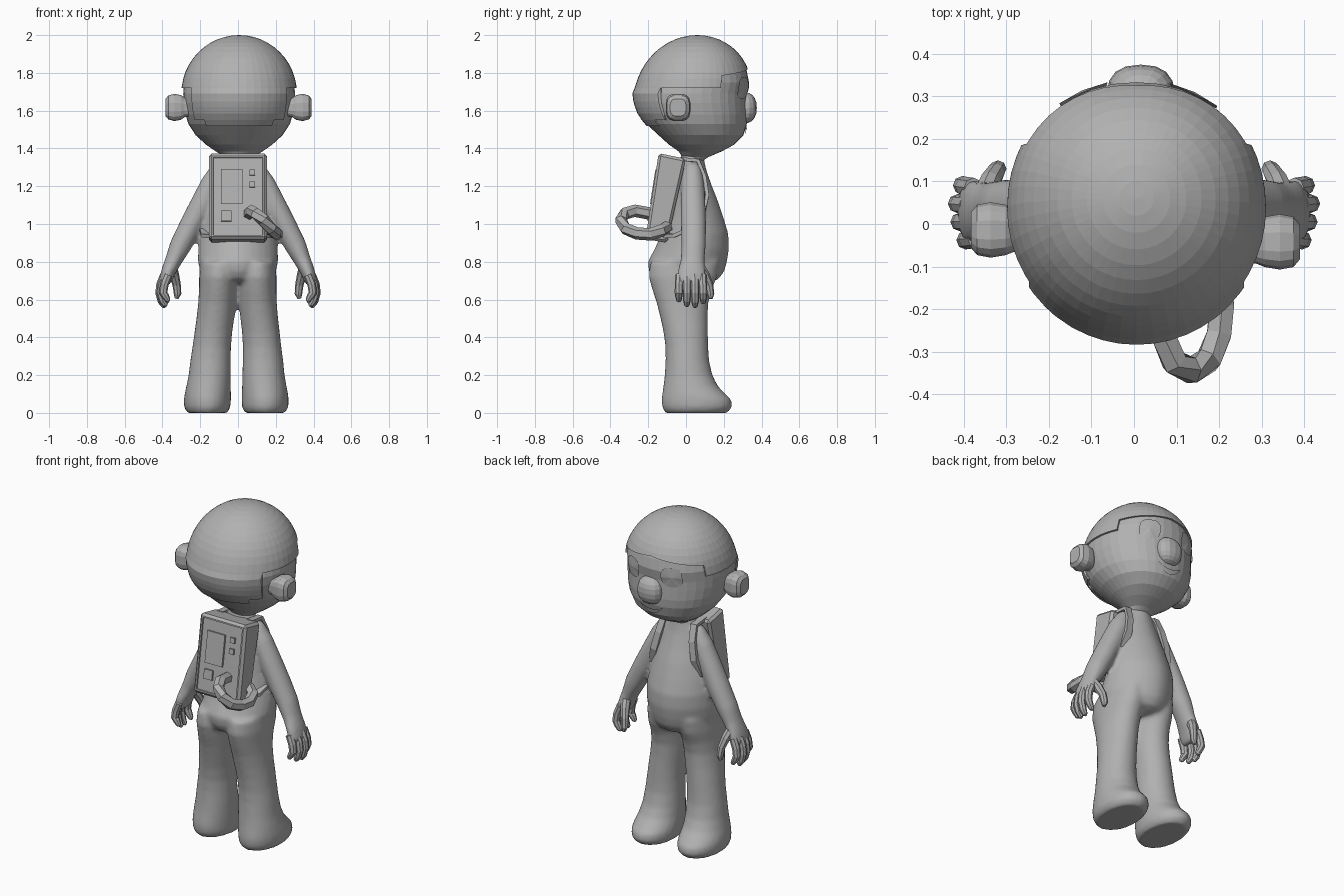
import bpy, bmesh, math
from mathutils import Vector

if "Cube" in bpy.data.objects:
    bpy.data.objects.remove(bpy.data.objects["Cube"])

grey = bpy.data.materials.new("plain_grey")
grey.diffuse_color = (0.44, 0.44, 0.44, 1)
grey.use_nodes = True
grey.node_tree.nodes["Principled BSDF"].inputs["Base Color"].default_value = grey.diffuse_color


def finish(name, bm, recalc=True):
    if recalc:
        bmesh.ops.recalc_face_normals(bm, faces=bm.faces)
    me = bpy.data.meshes.new(name)
    bm.to_mesh(me)
    bm.free()
    me.materials.append(grey)
    ob = bpy.data.objects.new(name, me)
    bpy.context.collection.objects.link(ob)
    return ob


def skin(name, rings, caps=True):
    """Join closed rings of points into one surface."""
    bm = bmesh.new()
    vs = [[bm.verts.new(p) for p in r] for r in rings]
    n = len(vs[0])
    for a, b in zip(vs, vs[1:]):
        for i in range(n):
            bm.faces.new((a[i], a[(i + 1) % n], b[(i + 1) % n], b[i]))
    if caps:
        bm.faces.new(vs[0])
        bm.faces.new(vs[-1])
    bmesh.ops.remove_doubles(bm, verts=bm.verts, dist=0.0003)
    return finish(name, bm)


def spow(v, p):
    return math.copysign(abs(v) ** p, v)


def loft(name, rows, n=20, p=1.0):
    """Rows are (z, centre x, half width, back y, front y)."""
    rings = []
    for z, cx, rx, yb, yf in rows:
        rings.append([(cx + rx * spow(math.sin(t), p),
                       (yb + yf) / 2 + (yf - yb) / 2 * spow(math.cos(t), p), z)
                      for t in (2 * math.pi * i / n for i in range(n))])
    return skin(name, rings)


def sweep(name, path, n=8, ref=(0, 1, 0), turn=0.0):
    """Path points are (x, y, z, radius along ref, other radius)."""
    pts = [Vector(q[:3]) for q in path]
    rings = []
    for i, q in enumerate(path):
        t = (pts[min(i + 1, len(pts) - 1)] - pts[max(i - 1, 0)]).normalized()
        u = Vector(ref)
        u = (u - t * u.dot(t)).normalized()
        w = t.cross(u)
        rings.append([pts[i] + u * q[3] * math.cos(a) + w * q[4] * math.sin(a)
                      for a in (2 * math.pi * k / n + turn for k in range(n))])
    return skin(name, rings)


# Head shape shared by the head, hair and face details
HX = .006
JAW = [(1.69, .306, -.281, .331), (1.64, .304, -.278, .335), (1.58, .294, -.255, .337),
       (1.53, .279, -.22, .332), (1.47, .24, -.155, .314), (1.42, .185, -.10, .265),
       (1.385, .135, -.05, .20), (1.355, .085, -.03, .13), (1.335, .075, -.02, .10)]


def head_point(deg, z, off=0.0):
    if z >= 1.69:
        t = min(1, (z - 1.69) / .31)
        rx = .306 * math.sqrt(1 - t * t)
        ry = rx * 1.01
        yc = .025 + .035 * math.sqrt(t)
    else:
        for a, b in zip(JAW, JAW[1:]):
            if z >= b[0]:
                break
        f = (a[0] - z) / (a[0] - b[0])
        rx, yb, yf = (a[k] + (b[k] - a[k]) * f for k in (1, 2, 3))
        yc, ry = (yb + yf) / 2, (yf - yb) / 2
    t = math.radians(deg)
    p = .95 if math.cos(t) > 0 else 1
    return (HX + (rx + off) * spow(math.sin(t), p), yc + (ry + off) * spow(math.cos(t), p), z)


zs = [1.85, 1.81, 1.75] + [r[0] for r in JAW]
skin("head", [[head_point(d, z, -.01) for d in range(0, 360, 10)] for z in zs], caps=False)


# Hair cap with a stepped lower edge
def hairline(deg):
    a = min(deg, 360 - deg)
    if a < 62:
        return 1.825 - .04 * a / 62
    return 1.72 if a < 124 else 1.55 if a < 140 else 1.52


cols = [i * 7.5 for i in range(48)]
for s in (62, 124, 140):
    cols += [s - .3, s + .3, 360 - s - .3, 360 - s + .3]
cols.sort()
levels = [1.69 + .31 * math.cos(math.radians(7.5 * k)) for k in range(14)]
levels += [1.72, 1.62, 1.55, 1.585, 1.52]
levels.sort(reverse=True)
rings = [[head_point(d, max(z, hairline(d))) for d in cols] for z in levels]
rings.append([head_point(d, hairline(d), -.018) for d in cols])
skin("hair", rings, caps=False)

# Broad blunt nose
bm = bmesh.new()
bmesh.ops.create_uvsphere(bm, u_segments=16, v_segments=10, radius=1)
for v in bm.verts:
    v.co = (.016 + .08 * spow(v.co.x, .85), .30 + .075 * spow(v.co.y, .75), 1.615 + .083 * spow(v.co.z, .9))
finish("nose", bm)

# Mouth as a thin crescent following the face
bm = bmesh.new()
strip = []
for i in range(13):
    a = i / 6 - 1
    strip.append([bm.verts.new(head_point(16 * a + 1, z, -.003)) for z in
                  (1.505 + .025 * a * a, 1.475 + .055 * a * a)])
for a, b in zip(strip, strip[1:]):
    bm.faces.new((a[0], a[1], b[1], b[0]))
bmesh.ops.remove_doubles(bm, verts=bm.verts, dist=.0005)
finish("mouth", bm)

# Hips, belly and chest
body = [loft("body", [
    (.69, 0, .10, -.13, .125), (.71, 0, .165, -.175, .175), (.75, 0, .20, -.197, .203),
    (.80, 0, .213, -.203, .217), (.87, 0, .211, -.165, .228), (.95, 0, .202, -.13, .224),
    (1.03, 0, .186, -.11, .20), (1.12, 0, .165, -.10, .17), (1.20, 0, .145, -.09, .138),
    (1.28, 0, .12, -.07, .11), (1.33, 0, .09, -.035, .098), (1.39, 0, .075, -.02, .09)], 32, 1.13)]

for s, side in ((1, "right"), (-1, "left")):
    # Eye plate
    bm = bmesh.new()
    c = bm.verts.new(head_point(25 * s + 1, 1.72, -.004))
    rim = []
    for i in range(16):
        a = 2 * math.pi * i / 16
        rim.append(bm.verts.new(head_point(25 * s + 1 + 12 * spow(math.cos(a), .75),
                                           1.72 + .06 * spow(math.sin(a), .75), -.004)))
    for i in range(16):
        bm.faces.new((c, rim[i], rim[(i + 1) % 16]))
    finish(side + "_eye", bm)

    # Ear
    ear = [(.25, .045, .045), (.285, .052, .052), (.305, .06, .066), (.34, .066, .073),
           (.372, .06, .064), (.387, .042, .046)]
    ey = -.042 if s > 0 else -.014
    skin(side + "_ear", [[(s * x + .003, ey + ry * spow(math.cos(t), .65), 1.617 + rz * spow(math.sin(t), .65))
                          for t in (math.pi * (k + .5) / 8 for k in range(16))] for x, ry, rz in ear])

    # Flared leg and shoe in one shape, the right one set slightly inward
    body.append(loft(side + "_leg", [
        (z, s * cx - (.02 * (1 - z / .8) if s > 0 else 0), rx, yb, yf) for z, cx, rx, yb, yf in (
            (.0, .163, .106, -.11, .218), (.03, .163, .123, -.127, .245), (.07, .162, .125, -.13, .24),
            (.10, .16, .123, -.126, .21), (.14, .156, .118, -.12, .17), (.20, .15, .112, -.113, .14),
            (.28, .145, .107, -.108, .122), (.35, .139, .102, -.109, .118), (.43, .13, .10, -.12, .116),
            (.50, .12, .10, -.135, .115), (.58, .111, .10, -.155, .118), (.65, .106, .101, -.178, .135),
            (.72, .103, .103, -.198, .165), (.80, .10, .098, -.19, .18))], 24, .97))

    # Arm running into a flat palm
    body.append(sweep(side + "_arm", [(s * x, y, z, a, b) for x, y, z, a, b in (
        (.06, .035, 1.315, .035, .03), (.095, .035, 1.285, .05, .052), (.135, .035, 1.215, .062, .062),
        (.19, .037, 1.105, .067, .064), (.25, .04, .99, .068, .062), (.305, .04, .885, .066, .058),
        (.34, .035, .81, .064, .046), (.368, .03, .75, .074, .039), (.385, .028, .70, .08, .033),
        (.392, .028, .68, .07, .025))], 14))

    # Fingers and thumb
    for k, (tip, inset) in enumerate(((.59, .02), (.565, .006), (.56, 0), (.58, .012))):
        y, e = -.034 + .04 * k, -.038 + .043 * k
        sweep(side + "_finger", [(s * (px - inset), py, pz, r, r) for px, py, pz, r in (
            (.39, y, .73, .023), (.41, (y + e) / 2, .68, .023), (.416, e, .635, .022),
            (.405, e, tip + .03, .02), (.39, e, tip + .005, .014), (.383, e, tip, .006))], 8)
    sweep(side + "_thumb", [(s * px, py, pz, r, r) for px, py, pz, r in (
        (.355, .06, .79, .028), (.338, .10, .73, .026), (.325, .122, .68, .022),
        (.32, .13, .63, .02), (.325, .132, .605, .01))], 8)

    # Shoulder strap
    sweep(side + "_strap", [(s * x, y, z, .028, .014) for x, y, z in (
        (.10, -.03, 1.345), (.10, .065, 1.335), (.113, .098, 1.25), (.135, .112, 1.15),
        (.16, .09, 1.06), (.188, .03, .98), (.175, -.06, .94), (.13, -.12, .935))],
        4, (1, 0, 0), math.pi / 4)

# Fuse torso, legs and arms into one smooth body
with bpy.context.temp_override(active_object=body[0], object=body[0],
                               selected_objects=body, selected_editable_objects=body):
    bpy.ops.object.join()
remesh = body[0].modifiers.new("fuse", 'REMESH')
remesh.mode = 'VOXEL'
remesh.voxel_size = .012
remesh.use_smooth_shade = True
soften = body[0].modifiers.new("soften", 'SMOOTH')
soften.factor = .5
soften.iterations = 6

# Backpack: tilted box with a recessed outer face
bm = bmesh.new()
prof = [(-.145, 1.375), (-.215, .92), (-.10, .90), (.0, 1.345)]
lo, hi = ([bm.verts.new((x, y, z)) for y, z in prof] for x in (-.154, .154))
bm.faces.new(lo)
bm.faces.new(hi)
for i in range(4):
    j = (i + 1) % 4
    bm.faces.new((lo[i], lo[j], hi[j], hi[i]))
bmesh.ops.recalc_face_normals(bm, faces=bm.faces)
bmesh.ops.bevel(bm, geom=bm.edges[:], offset=.014, segments=1, affect='EDGES')
bmesh.ops.recalc_face_normals(bm, faces=bm.faces)
panel = max((f for f in bm.faces if f.normal.y < -.9), key=lambda f: f.calc_area())
bmesh.ops.inset_individual(bm, faces=[panel], thickness=.012, depth=0)
bmesh.ops.inset_individual(bm, faces=[panel], thickness=.002, depth=-.008)
finish("backpack", bm, False)

# Screen and buttons on the backpack
for name, x, z, w, h in (("screen", -.033, 1.197, .116, .185), ("upper_button", .076, 1.272, .03, .03),
                         ("lower_button", .076, 1.208, .03, .03), ("square_button", -.062, 1.042, .056, .056)):
    bm = bmesh.new()
    bmesh.ops.create_cube(bm, size=1)
    for v in bm.verts:
        v.co = (v.co.x * w, v.co.y * .02, v.co.z * h)
    ob = finish(name, bm)
    ob.location = (x, -.215 + (z - .92) * .154 + .006, z)
    ob.rotation_euler.x = -.153

# Hose looping out of the pack and back into its side
sweep("hose", [(x, y, z, .033, .033) for x, y, z in (
    (.06, -.19, 1.055), (.072, -.27, 1.07), (.095, -.325, 1.055), (.135, -.345, 1.02),
    (.175, -.32, .975), (.20, -.26, .95), (.207, -.19, .945), (.19, -.13, .965),
    (.14, -.10, .985))], 6, (0, 0, 1))
